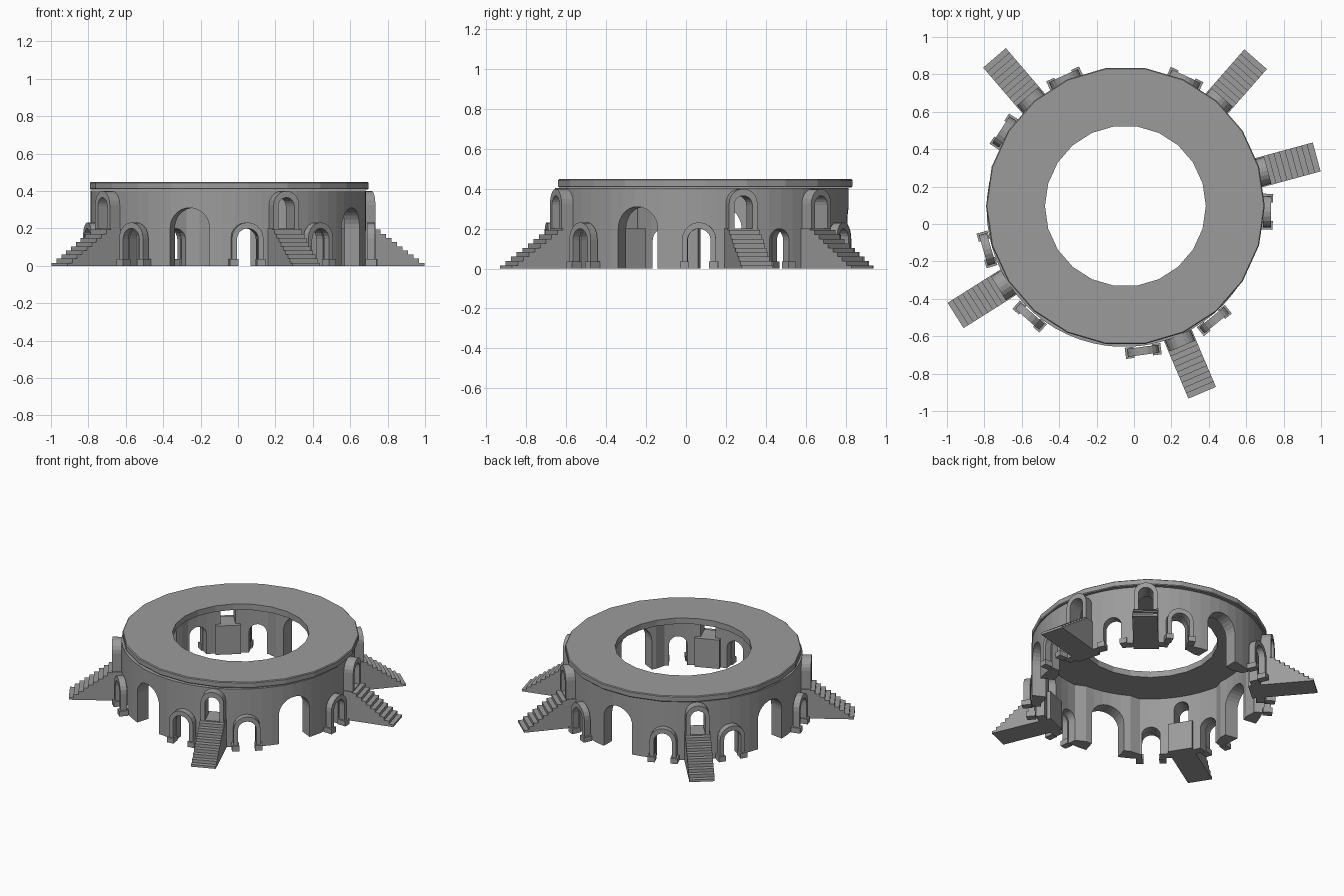
import bpy, bmesh, math
from mathutils import Matrix, Vector

if "Cube" in bpy.data.objects:
    bpy.data.objects.remove(bpy.data.objects["Cube"])

WALL_C = Vector((-0.052, 0.079, 0))
ROOF_C = Vector((-0.046, 0.096, 0))
R_OUT = 0.736

STAIRS = [15.2, 48.8, 130.6, 212.2, 293.0]
SMALL = [-1.0, 65.0, 114.5, 147.2, 196.3, 228.6, 277.6, 309.0]
LARGE = [89.2, 171.8, 253.6, 333.9]
INSET = 32.0                       # small arch squeezed between two stairs

GREY = bpy.data.materials.new("stone_grey")
GREY.diffuse_color = (0.33, 0.33, 0.33, 1)
GREY.use_nodes = True
GREY.node_tree.nodes["Principled BSDF"].inputs["Base Color"].default_value = GREY.diffuse_color


def finish(name, bm):
    bmesh.ops.recalc_face_normals(bm, faces=bm.faces)
    me = bpy.data.meshes.new(name)
    bm.to_mesh(me)
    bm.free()
    me.materials.append(GREY)
    ob = bpy.data.objects.new(name, me)
    bpy.context.collection.objects.link(ob)
    return ob


def prism(bm, loop_a, loop_b, angle):
    """Solid between two matching loops in (radial, tangent, z), turned to angle."""
    m = Matrix.Translation(WALL_C) @ Matrix.Rotation(math.radians(angle), 4, 'Z')
    a = [bm.verts.new(m @ Vector(p)) for p in loop_a]
    b = [bm.verts.new(m @ Vector(p)) for p in loop_b]
    bm.faces.new(a)
    bm.faces.new(b[::-1])
    n = len(a)
    for i in range(n):
        bm.faces.new((a[i], b[i], b[(i + 1) % n], a[(i + 1) % n]))


def radial(bm, outline, r0, r1, angle):
    prism(bm, [(r0, u, z) for u, z in outline], [(r1, u, z) for u, z in outline], angle)


def arch(half, z0, top, n=10):
    """Open path: up one jamb, round the head, down the other."""
    c = top - half
    head = [(half * math.cos(math.pi * i / n), c + half * math.sin(math.pi * i / n)) for i in range(n + 1)]
    return [(half, z0)] + head + [(-half, z0)]


def frame(bm, h_in, h_out, z0, top_in, top_out, r0, r1, angle):
    radial(bm, arch(h_out, z0, top_out) + arch(h_in, z0, top_in)[::-1], r0, r1, angle)


def box(bm, u0, u1, z0, z1, r0, r1, angle):
    radial(bm, [(u0, z0), (u1, z0), (u1, z1), (u0, z1)], r0, r1, angle)


def ring(name, center, profile_at, n):
    """Lathe of a closed (r, z) profile that may change with the angle in degrees."""
    bm = bmesh.new()
    rows = []
    for i in range(n):
        d = 360 * i / n
        c, s = math.cos(math.radians(d)), math.sin(math.radians(d))
        rows.append([bm.verts.new((center.x + r * c, center.y + r * s, z)) for r, z in profile_at(d)])
    k = len(rows[0])
    for i in range(n):
        p, q = rows[i], rows[(i + 1) % n]
        for j in range(k):
            bm.faces.new((p[j], q[j], q[(j + 1) % k], p[(j + 1) % k]))
    return finish(name, bm)


# flat ring roof
roof_profile = [(0.43, 0.407), (0.74, 0.407), (0.745, 0.412), (0.745, 0.443), (0.74, 0.448), (0.43, 0.448)]
ring("roof_ring", ROOF_C, lambda d: roof_profile, 22)


# round wall, thicker around the large arches
def wall_profile(d):
    thick = any(abs(d - a) < 16 for a in LARGE)
    r = 0.648 if thick else 0.68
    return [(r, 0.0), (R_OUT, 0.0), (R_OUT, 0.403), (r, 0.403)]


wall = ring("arcade_wall", WALL_C, wall_profile, 66)
bm = bmesh.new()
for a in SMALL + [INSET]:
    radial(bm, arch(0.058, -0.05, 0.2), 0.55, 0.85, a)
for a in LARGE:
    radial(bm, arch(0.11, -0.05, 0.31, 14), 0.55, 0.85, a)
for a in STAIRS:
    radial(bm, arch(0.047, 0.2, 0.365), 0.55, 0.85, a)
cutter = finish("opening_cutter", bm)
cutter.hide_render = True
mod = wall.modifiers.new("openings", 'BOOLEAN')
mod.operation = 'DIFFERENCE'
mod.solver = 'EXACT'
mod.object = cutter
bpy.context.view_layer.update()
dg = bpy.context.evaluated_depsgraph_get()
cut_mesh = bpy.data.meshes.new_from_object(wall.evaluated_get(dg))
wall.modifiers.clear()
wall.data = cut_mesh
bpy.data.objects.remove(cutter)

# small arch surrounds with footings
bm = bmesh.new()
for a, dr in [(a, 0.0) for a in SMALL] + [(INSET, -0.055)]:
    frame(bm, 0.058, 0.085, 0.03, 0.2, 0.232, 0.742 + dr, 0.785 + dr, a)
    for s in (-1, 1):
        box(bm, s * 0.073 - 0.023, s * 0.073 + 0.023, 0.0, 0.036, 0.735 + dr, 0.795 + dr, a)
finish("small_arch_surrounds", bm)

# raised doorway surrounds above the stairs
bm = bmesh.new()
for a in STAIRS:
    frame(bm, 0.047, 0.074, 0.2, 0.365, 0.4, 0.70, 0.795, a)
finish("doorway_surrounds", bm)

# solid stair flights with landing block
bm = bmesh.new()
N, TOP, R0, R1 = 9, 0.2, 0.79, 1.066
prof = [(0.65, 0.0), (0.65, TOP), (R0, TOP)]
for i in range(N):
    z = TOP * (N - i - 0.3) / N
    prof += [(R0 + (R1 - R0) * i / N, z), (R0 + (R1 - R0) * (i + 1) / N, z)]
prof.append((R1, 0.0))
for a in STAIRS:
    prism(bm, [(r, -0.08, z) for r, z in prof], [(r, 0.08, z) for r, z in prof], a)
finish("stair_flights", bm)
